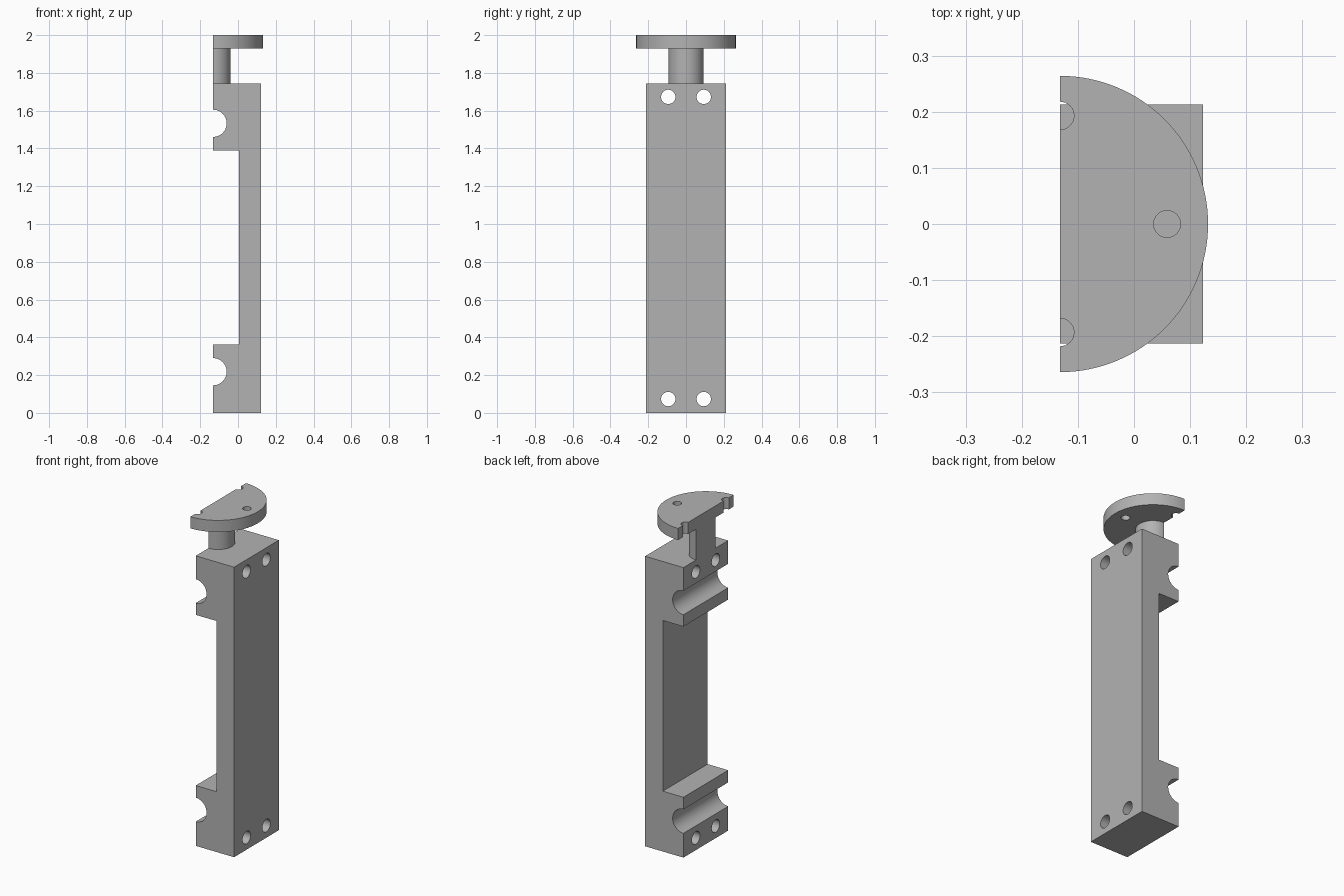
import bpy, bmesh
from math import sin, cos, pi, radians
from mathutils import Matrix, Vector

if "Cube" in bpy.data.objects:
    bpy.data.objects.remove(bpy.data.objects["Cube"])

grey = bpy.data.materials.new("plain grey")
grey.use_nodes = True
grey.diffuse_color = (0.45, 0.45, 0.45, 1)
grey.node_tree.nodes["Principled BSDF"].inputs["Base Color"].default_value = grey.diffuse_color

FLAT = -0.132          # x of the flat mating face
SIDE = 0.123           # x of the opposite face
HALF = 0.213           # half depth of the body
BODY_TOP, PLATE_BOTTOM, TOP = 1.745, 1.93, 2.0


def arc(cx, cy, r, start, end, steps):
    angles = [radians(start + (end - start) * i / steps) for i in range(steps + 1)]
    return [(cx + r * cos(a), cy + r * sin(a)) for a in angles]


def prism(name, points, low, high, axis="z"):
    """Extrude a 2D outline: (x, y) along z, or (x, z) along y."""
    place = (lambda p: (p[0], p[1], low)) if axis == "z" else (lambda p: (p[0], low, p[1]))
    bm = bmesh.new()
    face = bm.faces.new([bm.verts.new(place(p)) for p in points])
    grown = bmesh.ops.extrude_face_region(bm, geom=[face])["geom"]
    step = Vector((0, 0, high - low)) if axis == "z" else Vector((0, high - low, 0))
    bmesh.ops.translate(bm, vec=step, verts=[v for v in grown if isinstance(v, bmesh.types.BMVert)])
    bmesh.ops.recalc_face_normals(bm, faces=bm.faces)
    return finish(name, bm)


def finish(name, bm):
    mesh = bpy.data.meshes.new(name)
    bm.to_mesh(mesh)
    bm.free()
    mesh.materials.append(grey)
    obj = bpy.data.objects.new(name, mesh)
    bpy.context.collection.objects.link(obj)
    return obj


def activate(obj):
    bpy.ops.object.select_all(action="DESELECT")
    obj.select_set(True)
    bpy.context.view_layer.objects.active = obj


def drill(obj, centres, radius, along):
    """Cut round through holes, then drop the cutter."""
    turn = Matrix.Rotation(pi / 2, 4, "Y") if along == "x" else Matrix()
    bm = bmesh.new()
    for c in centres:
        bmesh.ops.create_cone(bm, cap_ends=True, segments=32, radius1=radius, radius2=radius,
                              depth=0.6, matrix=Matrix.Translation(c) @ turn)
    cutter = finish("hole_cutter", bm)
    cutter.hide_render = True
    mod = obj.modifiers.new("holes", "BOOLEAN")
    mod.operation, mod.solver, mod.object = "DIFFERENCE", "EXACT", cutter
    activate(obj)
    bpy.ops.object.modifier_apply(modifier=mod.name)
    bpy.data.objects.remove(cutter)


# Body: C-shaped profile with two half-round grooves
outline = [(FLAT, 0), (SIDE, 0), (SIDE, BODY_TOP), (FLAT, BODY_TOP)]
outline += arc(FLAT, 1.533, 0.072, 90, -90, 24)
outline += [(FLAT, 1.39), (0.005, 1.39), (0.005, 0.363), (FLAT, 0.363)]
outline += arc(FLAT, 0.218, 0.072, 90, -90, 24)
body = prism("body", outline, -HALF, HALF, "y")
drill(body, [(0, y, z) for y in (-0.094, 0.094) for z in (0.073, 1.673)], 0.038, "x")

# Neck: half cylinder
neck = prism("neck", arc(FLAT, 0, 0.093, -90, 90, 32), BODY_TOP, PLATE_BOTTOM)

# Top plate: half disc with two edge notches and one hole
outline = arc(FLAT, 0, 0.264, -90, 90, 64)
for y in (0.193, -0.193):
    outline += arc(FLAT, y, 0.025, 90, -90, 16)
plate = prism("top_plate", outline, PLATE_BOTTOM, TOP)
drill(plate, [(0.059, 0, TOP)], 0.024, "z")

for part in (body, neck, plate):
    activate(part)
    bpy.ops.object.shade_smooth_by_angle(angle=radians(30))
